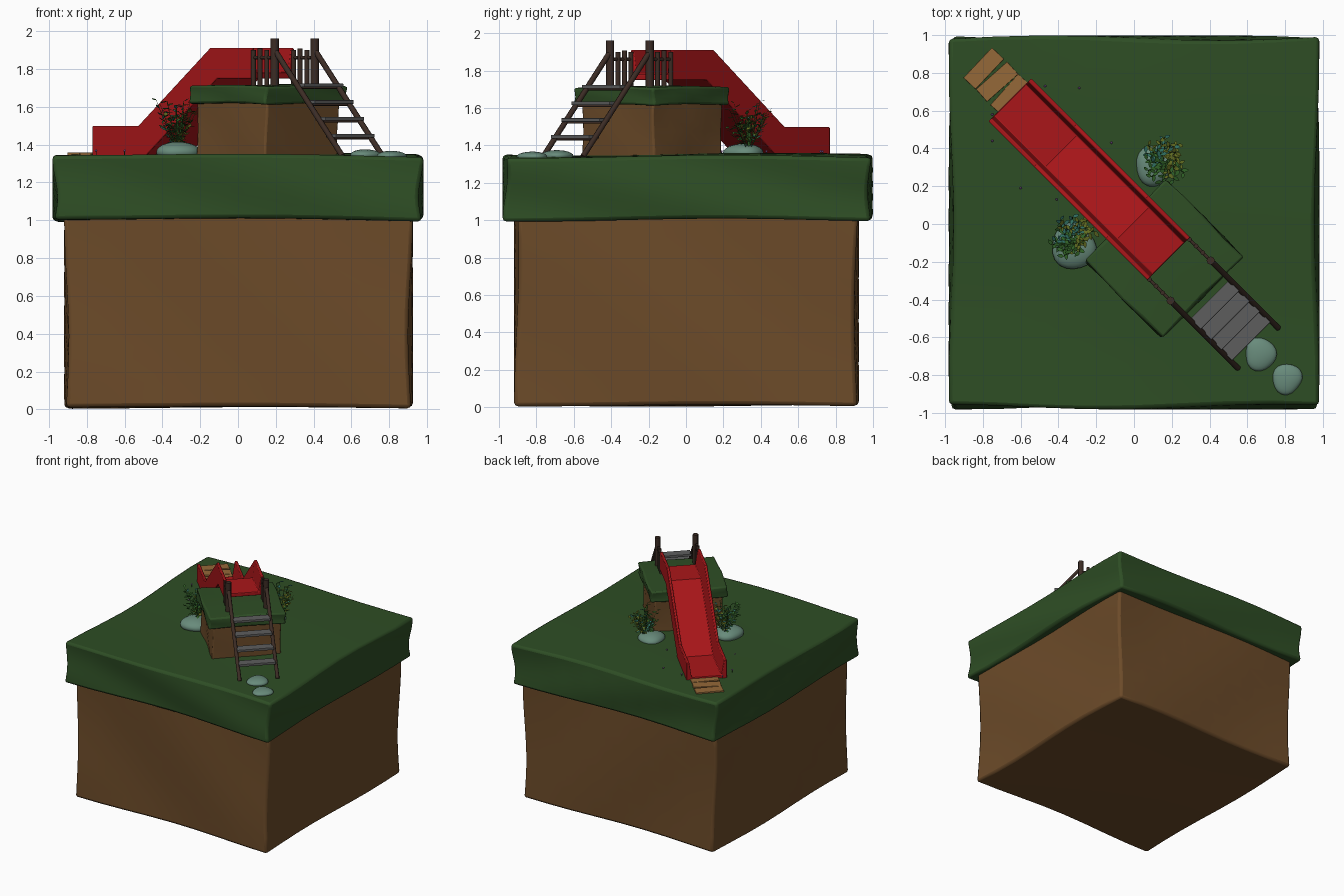
import bpy, bmesh, math, random
from mathutils import Vector, Matrix

if "Cube" in bpy.data.objects:
    bpy.data.objects.remove(bpy.data.objects["Cube"])
random.seed(4)

# The play set runs along a diagonal: u points to the ladder, v across
ROT = Matrix.Rotation(-math.pi / 4, 4, 'Z')
def L(u, v, z):
    return ROT @ Vector((u, v, z))

def mat(name, *c):
    m = bpy.data.materials.new(name)
    m.diffuse_color = (*c, 1)
    m.use_nodes = True
    m.node_tree.nodes["Principled BSDF"].inputs["Base Color"].default_value = m.diffuse_color
    return m

GRASS = mat("grass", .027, .075, .018)
DIRT = mat("dirt", .15, .07, .022)
RED = mat("red", .4, .008, .01)
STONE = mat("stone", .14, .26, .2)
WOOD = mat("dark_wood", .045, .025, .018)
TREAD = mat("tread", .11, .11, .11)
PLANK = mat("plank", .3, .14, .04)
LEAVES = [mat("leaf_green", .03, .12, .02), mat("leaf_olive", .12, .15, .015), mat("leaf_teal", .03, .16, .12)]
PURPLE = mat("petal", .35, .15, .5)

def finish(name, bm, mats, bevel=0, smooth=None):
    bmesh.ops.recalc_face_normals(bm, faces=bm.faces)
    me = bpy.data.meshes.new(name)
    bm.to_mesh(me)
    bm.free()
    ob = bpy.data.objects.new(name, me)
    bpy.context.collection.objects.link(ob)
    for m in mats if isinstance(mats, list) else [mats]:
        me.materials.append(m)
    if bevel:
        b = ob.modifiers.new("bevel", 'BEVEL')
        b.width, b.segments, b.limit_method, b.angle_limit = bevel, 2, 'ANGLE', math.radians(50)
    if smooth:
        bpy.ops.object.select_all(action='DESELECT')
        ob.select_set(True)
        bpy.context.view_layer.objects.active = ob
        bpy.ops.object.shade_smooth_by_angle(angle=math.radians(smooth))
    return ob

def wavy_block(name, lo, hi, m, wob, zwob, cuts=7, local=False, bevel=.02):
    """Box with gently wandering sides and top."""
    bm = bmesh.new()
    bmesh.ops.create_cube(bm, size=1)
    bmesh.ops.subdivide_edges(bm, edges=bm.edges[:], cuts=cuts, use_grid_fill=True)
    lo, hi = Vector(lo), Vector(hi)
    for v in bm.verts:
        a, b, c = v.co
        p = Vector([lo[i] + (v.co[i] + .5) * (hi[i] - lo[i]) for i in range(3)])
        p.x += wob * math.sin(7 * b + 5 * c + 3 * a + 1)
        p.y += wob * math.sin(7 * a + 4 * c - 2 * b + 2.4)
        p.z += zwob * (math.sin(5 * a + 1.2) + math.sin(6 * b + 2 * a)) / 1.5
        v.co = ROT @ p if local else p
    return finish(name, bm, m, bevel, 30)

# Ground cube and raised platform
wavy_block("ground_dirt", (-.907, -.907, .012), (.912, .912, 1.04), DIRT, .013, .007)
wavy_block("ground_grass", (-.968, -.968, 1.005), (.968, .985, 1.345), GRASS, .014, .012)
wavy_block("platform_dirt", (-.02, -.29, 1.3), (.50, .255, 1.65), DIRT, .006, .003, 3, True, .01)
wavy_block("platform_grass", (-.045, -.322, 1.617), (.53, .287, 1.713), GRASS, .006, .006, 3, True, .012)

# Slide: trough section swept along a bent path
path = [(-.93, 1.338, 0), (-.535, 1.338, -.34), (.003, 1.75, -.34), (.26, 1.75, 0)]
half = [(.16, 0), (.16, .16), (.138, .16), (.118, .03)]
section = half + [(-v, h) for v, h in reversed(half)]
bm = bmesh.new()
rings = [[bm.verts.new(L(u + lean * h, v, z + h)) for v, h in section] for u, z, lean in path]
n = len(section)
for r, s in zip(rings, rings[1:]):
    for i in range(n):
        bm.faces.new((r[i], r[(i + 1) % n], s[(i + 1) % n], s[i]))
for r in (rings[0], rings[-1]):
    bm.faces.new(r)
finish("slide", bm, RED, .005, 30)

def bar(name, p, q, r, sides=8, m=WOOD):
    bm = bmesh.new()
    d = q - p
    bmesh.ops.create_cone(bm, segments=sides, radius1=r, radius2=r, depth=d.length, cap_ends=True)
    bm.transform(Matrix.Translation((p + q) / 2) @ d.to_track_quat('Z', 'Y').to_matrix().to_4x4())
    return finish(name, bm, m, 0, 50)

def board(name, u, v, z, dims, m, turn=0):
    bm = bmesh.new()
    bmesh.ops.create_cube(bm, size=1)
    bm.transform(ROT @ Matrix.Translation((u, v, z)) @ Matrix.Rotation(turn, 4, 'Z') @ Matrix.Diagonal((*dims, 1)))
    return finish(name, bm, m, .003)

# Posts, railings and ladder stringers on both sides
for side, s in (("left", -1), ("right", 1)):
    v = .15 * s
    bar(f"post_{side}", L(.424, v, 1.69), L(.424, v, 1.96), .022)
    bar(f"ladder_rail_{side}", L(.424, v, 1.9), L(.93, v, 1.34), .015)
    bar(f"handrail_{side}", L(.25, v, 1.86), L(.424, v, 1.86), .009)
    for i, u in enumerate((.265, .315, .365)):
        bar(f"picket_{side}_{i}", L(u, v, 1.69), L(u, v, 1.9 + .008 * (i % 2)), .013)

# Ladder treads
for i in range(4):
    z = 1.714 - .089 * i
    board(f"tread_{i}", .605 + .078 * i, 0, z, (.078, .29, .02), TREAD)
    bar(f"tread_edge_{i}", L(.6 + .078 * i, -.15, z - .014), L(.6 + .078 * i, .15, z - .014), .006)

# Landing planks at the foot of the slide
for i, (u, turn) in enumerate(((-1.145, .03), (-1.045, -.06), (-.945, .05))):
    board(f"landing_plank_{i}", u, .02, 1.347, (.088, .22, .022), PLANK, turn)

# Stones: flattened, slightly lumpy spheres
def stone(name, x, y, z, r, h):
    bm = bmesh.new()
    bmesh.ops.create_icosphere(bm, subdivisions=3, radius=1)
    ph = random.uniform(0, 6)
    for v in bm.verts:
        a = math.atan2(v.co.y, v.co.x)
        k = r * (1 + .06 * math.sin(3 * a + ph) + .04 * math.sin(2 * a - ph))
        v.co = Vector((x + v.co.x * k, y + v.co.y * k, z + v.co.z * h))
    finish(name, bm, STONE, 0, 60)

stone("step_stone_inner", .67, -.69, 1.345, .085, .03)
stone("step_stone_outer", .81, -.82, 1.34, .08, .027)
stone("bush_stone_left", -.32, -.12, 1.36, .12, .055)
stone("bush_stone_right", .11, .31, 1.36, .105, .05)

# Bushes: thin stems with folded leaves
def bush(name, x, y, r, h):
    bm = bmesh.new()
    base = Vector((x, y, 1.36))
    for k in range(26):
        a = k * 2.4
        d = r * math.sqrt(random.uniform(.05, 1))
        tip = base + Vector((d * math.cos(a), d * math.sin(a), h * random.uniform(.45, 1)))
        kind = (0, 1, 0, 1, 2)[k % 5]
        side = (tip - base).cross(Vector((0, 0, 1))).normalized() * .0025
        up = Vector((0, 0, .0025))
        lo = [bm.verts.new(base + o) for o in (side, -side, up)]
        hi = [bm.verts.new(tip + o) for o in (side, -side, up)]
        for i in range(3):
            bm.faces.new((lo[i], lo[i - 1], hi[i - 1], hi[i]))
        for j in range(9):
            p = base.lerp(tip, .35 + .65 * j / 8)
            b = a + j * 2.2
            out = Vector((math.cos(b), math.sin(b), random.uniform(-.3, .7))).normalized()
            w = out.cross(Vector((random.uniform(-.4, .4), random.uniform(-.4, .4), 1))).normalized()
            ln = random.uniform(.03, .045)
            q = [bm.verts.new(p + out * (ln * f) + w * (ln * g))
                 for f, g in ((0, 0), (.35, .25), (.7, .2), (1, 0), (.7, -.2), (.35, -.25))]
            bm.faces.new(q).material_index = kind
    finish(name, bm, LEAVES)

bush("bush_left", -.32, -.075, .12, .28)
bush("bush_right", .165, .335, .125, .28)

# Scattered tiny flowers
for i, (x, y) in enumerate(((-.29, .72), (-.47, .73), (-.6, .19), (-.41, .13), (-.12, .43), (-.75, .58), (-.75, .44))):
    bar(f"flower_stem_{i}", Vector((x, y, 1.33)), Vector((x, y, 1.365)), .002, 4, LEAVES[0])
    bm = bmesh.new()
    bmesh.ops.create_icosphere(bm, subdivisions=1, radius=.007, matrix=Matrix.Translation((x, y, 1.368)))
    finish(f"flower_{i}", bm, PURPLE)
